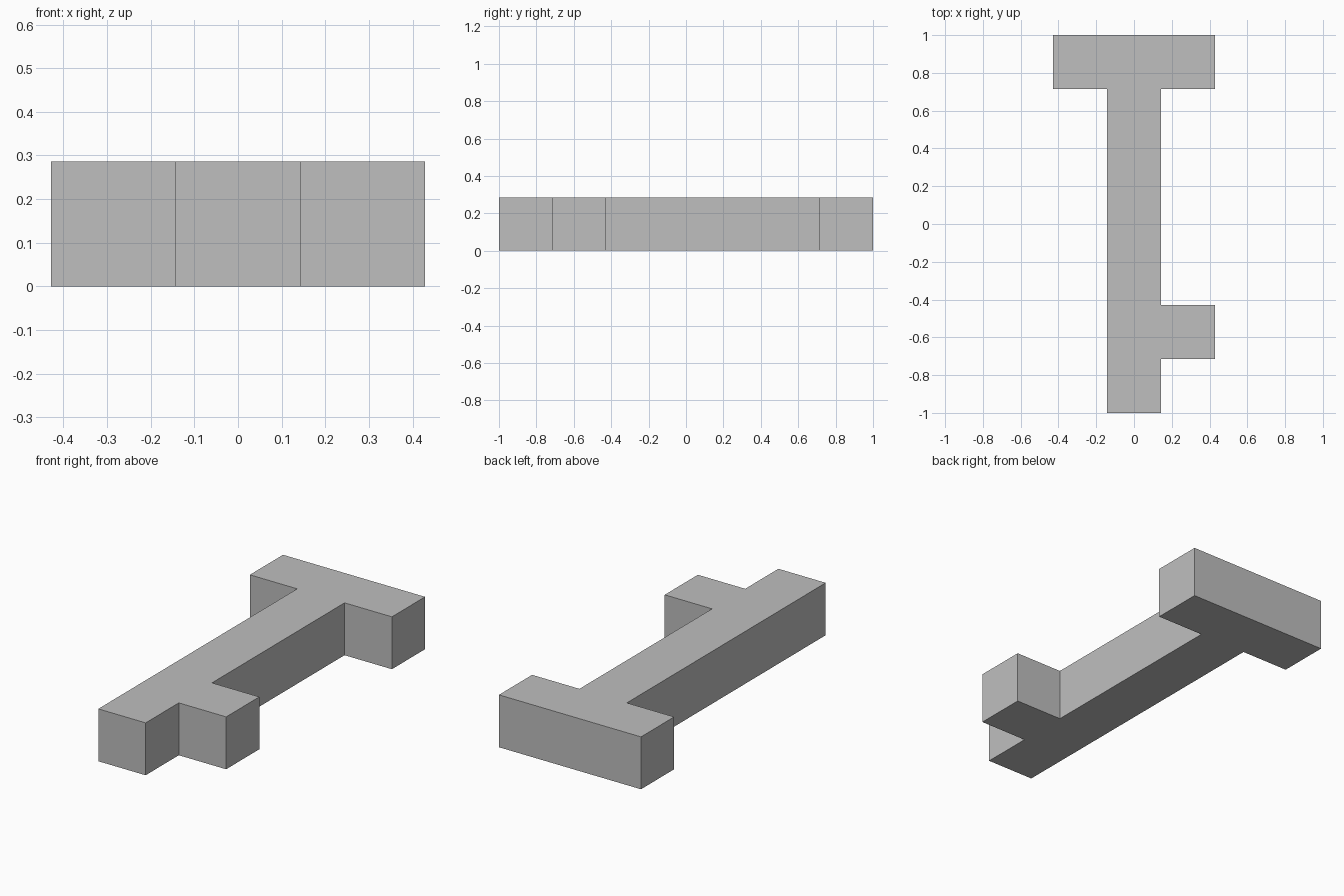
import bpy, bmesh

cube = bpy.data.objects.get("Cube")
if cube:
    bpy.data.objects.remove(cube, do_unlink=True)

UNIT = 2 / 7          # the bar is seven square units long
HALF = UNIT / 2       # half width of the shaft
WIDE = UNIT * 1.5     # reach of the crossbar and the side peg

# Plain grey material
grey = bpy.data.materials.new("light_grey")
grey.use_nodes = True
colour = (0.52, 0.52, 0.52, 1)
grey.diffuse_color = colour
grey.node_tree.nodes["Principled BSDF"].inputs["Base Color"].default_value = colour

# Outline seen from above: shaft, side peg on the left, crossbar at the back
peg_front, peg_back, bar_front = -1 + UNIT, -1 + 2 * UNIT, 1 - UNIT
outline = [
    (-HALF, -1), (HALF, -1),
    (HALF, peg_front), (WIDE, peg_front), (WIDE, peg_back), (HALF, peg_back),
    (HALF, bar_front), (WIDE, bar_front), (WIDE, 1),
    (-WIDE, 1), (-WIDE, bar_front), (-HALF, bar_front),
]

# Extrude the outline into a solid bar
bm = bmesh.new()
base = bm.faces.new([bm.verts.new((x, y, 0)) for x, y in outline])
top = bmesh.ops.extrude_face_region(bm, geom=[base], use_keep_orig=True)
lifted = [v for v in top["geom"] if isinstance(v, bmesh.types.BMVert)]
bmesh.ops.translate(bm, verts=lifted, vec=(0, 0, UNIT))
bmesh.ops.recalc_face_normals(bm, faces=bm.faces)

mesh = bpy.data.meshes.new("key_shaped_bar")
bm.to_mesh(mesh)
bm.free()
mesh.materials.append(grey)
bar = bpy.data.objects.new("key_shaped_bar", mesh)
bpy.context.collection.objects.link(bar)
